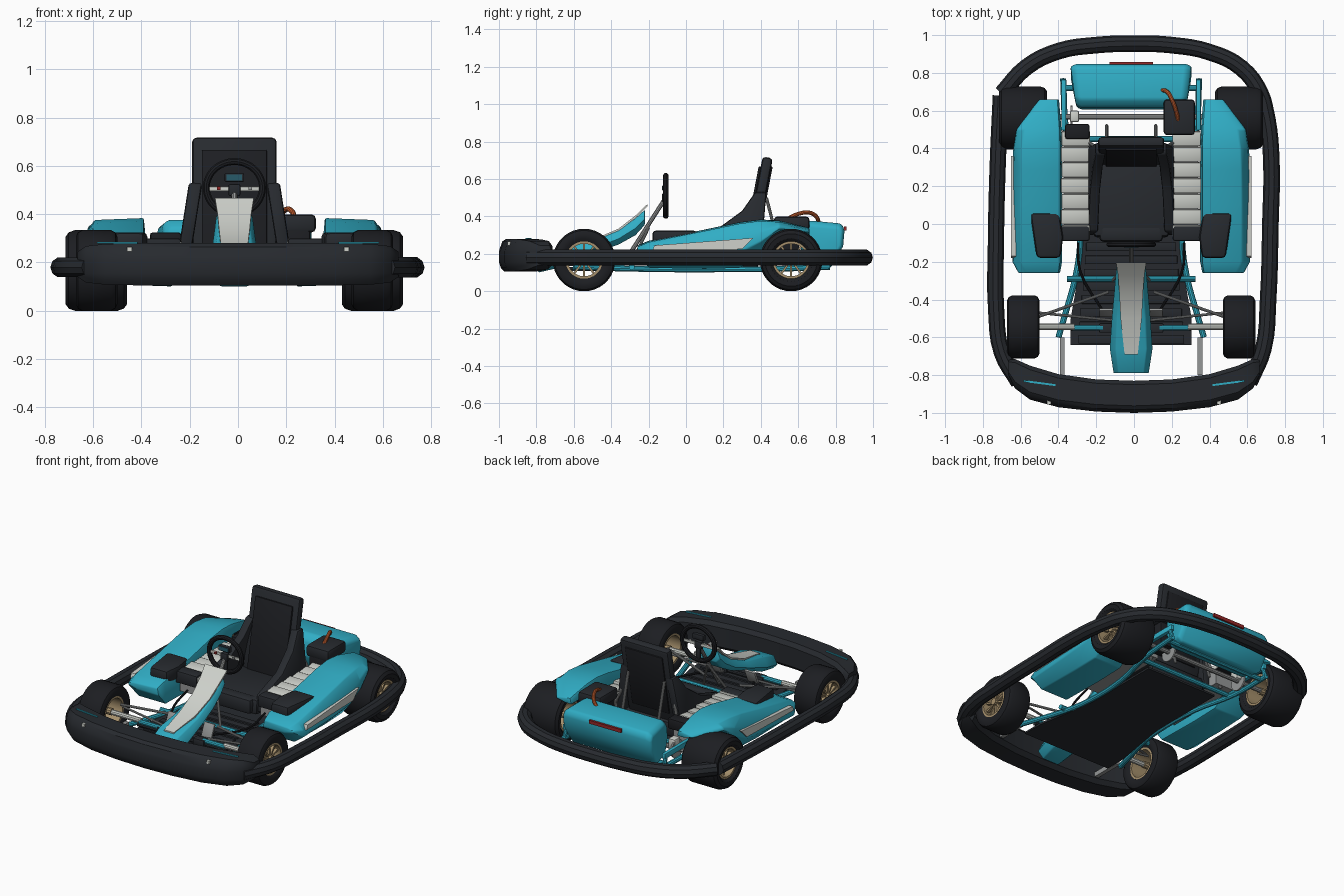
import bpy, bmesh
from math import sin, cos, pi
from mathutils import Vector, Matrix

if "Cube" in bpy.data.objects:
    bpy.data.objects.remove(bpy.data.objects["Cube"])

CX = -0.015  # chassis centre line


def mat(name, *c):
    m = bpy.data.materials.new(name)
    m.diffuse_color = (*c, 1)
    m.use_nodes = True
    m.node_tree.nodes["Principled BSDF"].inputs["Base Color"].default_value = m.diffuse_color
    return m


TEAL = mat("teal", .03, .42, .56)
DARK = mat("dark", .02, .023, .028)
BLACK = mat("black", .012, .013, .016)
PALE = mat("pale", .62, .64, .6)
STEEL = mat("steel", .3, .31, .31)
GOLD = mat("gold", .38, .28, .15)
ORANGE = mat("orange", .6, .12, .03)
RED = mat("red", .3, .02, .02)


def loft(name, sections, m, ring=False, bevel=0, segs=2):
    """Skin matching closed cross-sections; ring joins last to first."""
    bm = bmesh.new()
    rows = [[bm.verts.new(p) for p in s] for s in sections]
    n = len(rows[0])
    for i in range(len(rows) - (0 if ring else 1)):
        a, b = rows[i], rows[(i + 1) % len(rows)]
        for j in range(n):
            k = (j + 1) % n
            bm.faces.new((a[j], a[k], b[k], b[j]))
    if not ring:
        bm.faces.new(rows[0])
        bm.faces.new(rows[-1])
    bmesh.ops.recalc_face_normals(bm, faces=bm.faces)
    me = bpy.data.meshes.new(name)
    bm.to_mesh(me)
    bm.free()
    me.materials.append(m)
    ob = bpy.data.objects.new(name, me)
    bpy.context.collection.objects.link(ob)
    if bevel:
        b = ob.modifiers.new("bevel", "BEVEL")
        b.width, b.segments, b.angle_limit = bevel, segs, .5
    return ob


def box(name, loc, size, m, bevel=0, rot=None):
    R = rot or Matrix()
    x, y, z = (s / 2 for s in size)
    quad = [(-x, -y), (x, -y), (x, y), (-x, y)]
    return loft(name, [[Vector(loc) + R @ Vector((a, b, c)) for a, b in quad] for c in (-z, z)],
                m, bevel=bevel)


def lathe(name, profile, centre, m, n=36):
    """Spin (radius, offset) profile around an axis along x."""
    c = Vector(centre)
    return loft(name, [[c + Vector((o, r * cos(2 * pi * i / n), r * sin(2 * pi * i / n)))
                        for r, o in profile] for i in range(n)], m, ring=True)


def tube(name, pts, r, m, smooth=True, cyclic=False, res=4, br=3):
    cu = bpy.data.curves.new(name, "CURVE")
    cu.dimensions = "3D"
    cu.bevel_depth, cu.bevel_resolution, cu.resolution_u = r, br, res if smooth else 1
    cu.use_fill_caps = True
    sp = cu.splines.new("BEZIER")
    sp.bezier_points.add(len(pts) - 1)
    sp.use_cyclic_u = cyclic
    for bp, p in zip(sp.bezier_points, pts):
        bp.co = p
        bp.handle_left_type = bp.handle_right_type = "AUTO" if smooth else "VECTOR"
    cu.materials.append(m)
    ob = bpy.data.objects.new(name, cu)
    bpy.context.collection.objects.link(ob)
    return ob


# wheels: hollow tyre, rim, hub, spokes
for s in (-1, 1):
    for end, y, xc, w in (("front", -.545, .571, .086), ("rear", .562, .572, .127)):
        side = end + ("_left" if s < 0 else "_right")
        c = (CX + s * xc, y, .167)
        lathe(side + "_tyre", [(.095, -.82 * w), (.115, -.97 * w), (.14, -w), (.158, -.9 * w), (.167, -.7 * w),
                               (.167, .7 * w), (.158, .9 * w), (.14, w), (.115, .97 * w), (.095, .82 * w)], c, BLACK)
        lathe(side + "_rim", [(.087, -.86 * w), (.1, -.86 * w), (.1, .86 * w), (.087, .86 * w)], c, GOLD)
        face = c[0] + s * w * .55
        tube(side + "_hub", [(c[0] - s * w * .7, y, .167), (face + s * .025, y, .167)], .022, GOLD, False)
        for i in range(10):
            R = Matrix.Rotation(2 * pi * i / 10, 4, 'X')
            box(side + "_spoke", Vector((face, y, .167)) + R @ Vector((0, 0, .052)), (.02, .011, .08), GOLD, 0, R)

# perimeter guard: rear arc and side rails
Z = .18
tube("rear_guard", [(-.70, .69, Z), (-.57, .83, Z), (-.4, .915, Z), (-.2, .947, Z), (0, .955, Z), (.2, .947, Z),
                    (.4, .91, Z), (.57, .825, Z), (.67, .69, Z), (.705, .56, Z)], .044, DARK)
tube("left_guard", [(-.705, .68, Z), (-.722, .3, Z), (-.731, -.1, Z), (-.73, -.45, Z), (-.70, -.68, Z),
                    (-.61, -.84, Z)], .043, DARK)
tube("right_guard", [(.67, .69, Z), (.705, .56, Z), (.727, .34, Z), (.722, 0, Z), (.71, -.4, Z), (.685, -.66, Z),
                     (.61, -.84, Z)], .044, DARK)

# front bumper: rounded box section swept along a shallow bow
secs = []
half = [(0, -1, -.83, 0), (.2, -.993, -.823, 0), (.4, -.97, -.795, 0), (.55, -.93, -.75, .003),
        (.63, -.87, -.715, .012), (.665, -.80, -.72, .035)]
for x, yo, yi, d in [(-a, *r) for a, *r in half[:0:-1]] + half:
    t = yi - yo
    secs.append([(x, yo + t * f, z) for f, z in ((0, .155), (.06, .125 + d), (.16, .105 + d), (.85, .105 + d),
                 (1, .13 + d), (1, .255 - d), (.88, .28 - d), (.22, .28 - d), (.1, .265 - d), (.02, .225), (0, .21))])
loft("front_bumper", secs, DARK)
for s in (-1, 1):
    R = Matrix.Rotation(s * .13, 4, 'Z')
    box("bumper_stripe", (s * .5, -.842, .281), (.17, .01, .006), TEAL, 0, R)
    box("bumper_marker", (s * .45, -.94, .255), (.02, .03, .02), PALE)
    box("bumper_mount", (CX + s * .365, -.70, .15), (.026, .2, .03), STEEL)

# floor pan with slats
outline = [(.32, -.64), (.32, -.5), (.285, -.3), (.255, -.1), (.255, .42)]
outline = [(CX + x, y) for x, y in outline] + [(CX - x, y) for x, y in outline[::-1]]
loft("floor_pan", [[(x, y, z) for x, y in outline] for z in (.108, .12)], DARK)
for i in range(8):
    box("floor_slat", (CX, -.61 + i * .07, .124), (.56 - .012 * i, .045, .012), DARK, .003)

# frame rails, cross tubes, axles, steering links
for s in (-1, 1):
    P = lambda x, y, z: (CX + s * x, y, z)
    tube("frame_rail", [P(.385, -.6, .13), P(.35, -.48, .125), P(.295, -.28, .12), P(.27, -.1, .117),
                        P(.28, .2, .117), P(.345, .5, .12), P(.36, .77, .13)], .016, TEAL)
    box("rear_bracket", P(.357, .63, .2), (.025, .27, .035), TEAL, .005)
    tube("rear_stay", [P(.357, .74, .2), P(.36, .76, .13)], .013, TEAL, False)
    tube("front_axle_inner", [P(.15, -.55, .16), P(.31, -.55, .16)], .015, TEAL, False)
    tube("front_axle_outer", [P(.3, -.545, .165), P(.53, -.545, .165)], .017, PALE, False)
    tube("upper_arm", [P(.49, -.49, .2), P(.12, -.36, .17)], .008, STEEL, False)
    tube("tie_rod", [P(.49, -.47, .18), P(.1, -.51, .15)], .007, STEEL, False)
    tube("pedal_cable", [P(.28, -.1, .2), P(.27, -.25, .16), P(.15, -.46, .16)], .007, BLACK)
    box("pedal", P(.13, -.47, .19), (.075, .015, .09), STEEL, .004, Matrix.Rotation(-.4, 4, 'X'))
    box("axle_clamp", P(.13, -.55, .15), (.08, .05, .04), DARK, .006)
for y, w in ((-.29, .34), (.45, .33), (.72, .35)):
    tube("cross_tube", [(CX - w, y, .13), (CX + w, y, .13)], .016, TEAL, False)
tube("front_beam", [(CX - .32, -.55, .14), (CX + .32, -.55, .14)], .014, DARK, False)
tube("rear_axle", [(CX - .55, .567, .167), (CX + .55, .567, .167)], .015, STEEL, False)
tube("brake_disc", [(-.335, .567, .167), (-.325, .567, .167)], .06, STEEL, False, br=8)
box("brake_caliper", (-.315, .57, .2), (.05, .06, .07), PALE, .01)
tube("drive_sprocket", [(.20, .567, .167), (.21, .567, .167)], .06, STEEL, False, br=8)

# side pods with outer panels, front pads and ribbed side units
pod = [(-.26, .375, .6, .2, .245), (-.2, .365, .63, .125, .27), (.1, .365, .632, .12, .33),
       (.29, .365, .63, .125, .37), (.4, .365, .625, .2, .384), (.5, .368, .61, .31, .378), (.66, .38, .49, .3, .34)]
for s in (-1, 1):
    name = "left_" if s < 0 else "right_"
    loft(name + "side_pod", [[(CX + s * x, y, z) for x, z in
         ((i, b), (o - .07, b), (o, b + .35 * (t - b)), (o - .008, b + .65 * (t - b)), (o - .045, t - .008), (i + .01, t))]
         for y, i, o, b, t in pod], TEAL, bevel=.008)
    loft(name + "pod_panel", [[(CX + s * x, y, z) for y, z in ((-.18, .215), (.3, .225), (.36, .285), (-.17, .245))]
                              for x in (.61, .637)], PALE)
    loft(name + "pod_pad", [[(CX + s * (x + dx), y, z) for x, y in
         ((.36, -.07), (.375, -.18), (.5, -.18), (.535, .06), (.38, .06))]
         for dx, z in ((0, .24), (0, .325))], DARK, bevel=.02)
    box(name + "side_unit", (CX + s * .29, .2, .22), (.13, .54, .11), STEEL)
    for i in range(7):
        box(name + "unit_rib", (CX + s * (.293 + .003 * (i % 2)), -.045 + i * .083, .275 + .004 * (i % 2)),
            (.15, .078, .035), PALE, .006, Matrix.Rotation(.12, 4, 'X'))
    box(name + "pad_base", (CX + s * .3, -.05, .26), (.16, .08, .08), DARK, .012)
box("air_filter", (-.30, .49, .29), (.13, .08, .07), BLACK, .012)

# rear fuel box, tail light, engine cover and hose
prof = [(.605, .25), (.62, .345), (.66, .378), (.83, .362), (.848, .33), (.84, .24), (.77, .12), (.65, .14)]
rows = []
for x, k in ((-.32, .8), (-.29, 1), (.29, 1), (.32, .8)):
    rows.append([(CX + x * (.9 + .1 * min(1, (y - .6) / .15)), .74 + (y - .74) * (.5 + .5 * k),
                  .25 + (z - .25) * k) for y, z in prof])
loft("fuel_box", rows, TEAL, bevel=.012)
box("tail_light", (CX, .851, .335), (.23, .014, .022), RED)
box("engine_cover", (.24, .565, .362), (.165, .19, .075), DARK, .018)
box("engine_block", (.24, .54, .26), (.12, .13, .16), BLACK, .01)
tube("hose", [(.235, .54, .385), (.225, .59, .41), (.2, .66, .42), (.175, .70, .395), (.145, .71, .36)], .011, ORANGE)

# seat: cushion, tilted backrest, side bolsters, stays
tilt = Matrix.Rotation(-.19, 4, 'X')
box("seat_cushion", (CX, .16, .185), (.40, .46, .1), DARK, .02, Matrix.Rotation(-.06, 4, 'X'))
box("seat_front_lip", (CX, -.05, .2), (.34, .09, .1), DARK, .025)
box("seat_back", (CX, .388, .46), (.35, .055, .52), DARK, .018, tilt)
box("seat_back_panel", (CX, .355, .44), (.27, .02, .46), BLACK, .006, tilt)
box("seat_rear_panel", (CX, .418, .47), (.27, .015, .4), BLACK, .005, tilt)
side_prof = [(.37, .53), (.30, .43), (.17, .335), (-.04, .27), (-.06, .17), (.40, .17), (.43, .53)]
for s in (-1, 1):
    loft("seat_bolster", [[(CX + s * (.245 - .055 * (z - .17) / .35 - d), y, z) for y, z in side_prof]
                          for d in (0, .055)], DARK, bevel=.012)
    tube("seat_stay", [(CX + s * .13, .43, .5), (CX + s * .13, .52, .15)], .009, STEEL, False)
    tube("seat_side_stay", [(CX + s * .19, .41, .36), (CX + s * .27, .46, .15)], .009, STEEL, False)

# nose fairing with pale top panel
nose = [(-.79, .095, .10, .19), (-.66, .115, .13, .235), (-.5, .105, .20, .265), (-.36, .092, .25, .325),
        (-.27, .084, .30, .39), (-.22, .078, .355, .435)]
loft("nose_fairing", [[(CX + x, y, z) for x, z in
     ((-w * .6, b), (w * .6, b), (w, b + .4 * (t - b)), (w * .72, t), (-w * .72, t), (-w, b + .4 * (t - b)))]
     for y, w, b, t in nose], TEAL, bevel=.006)
panel = [(-.69, .035, .228), (-.5, .056, .27), (-.36, .063, .33), (-.27, .07, .40), (-.205, .08, .462)]
loft("nose_panel", [[(CX + x, y, z) for x, z in ((-w, t - .008), (w, t - .008), (w, t + .005), (-w, t + .005))]
                    for y, w, t in panel], PALE)

# steering wheel and column
SC = Vector((CX, -.108, .51))
tube("steering_wheel", [SC + Vector((.116 * cos(a), 0, .108 * sin(a))) for a in [i * pi / 8 for i in range(16)]],
     .015, BLACK, cyclic=True)
box("steering_bar", SC + Vector((0, 0, -.005)), (.21, .012, .018), PALE, .003)
box("steering_hub", SC + Vector((0, -.005, -.01)), (.05, .03, .05), DARK, .008)
box("steering_stem", SC + Vector((0, 0, -.055)), (.03, .012, .09), DARK, .003)
box("dash_display", SC + Vector((0, -.004, .042)), (.08, .025, .035), DARK, .004)
box("dash_screen", SC + Vector((0, -.017, .042)), (.065, .004, .024), mat("screen", .02, .1, .14))
for s in (-1, 1):
    box("steering_button", SC + Vector((s * .065, -.007, -.003)), (.014, .012, .014), RED if s < 0 else STEEL)
    tube("column_brace", [(CX, -.2, .34), (CX + s * .1, -.3, .13)], .008, STEEL, False)
tube("steering_column", [(CX, -.115, .49), (CX, -.32, .17)], .012, STEEL, False)

# curves to meshes, smooth everything below a sharp angle
bpy.ops.object.select_all(action="DESELECT")
for ob in bpy.data.objects:
    ob.select_set(True)
    bpy.context.view_layer.objects.active = ob
bpy.ops.object.convert(target="MESH")
bpy.ops.object.shade_smooth_by_angle(angle=.6)
